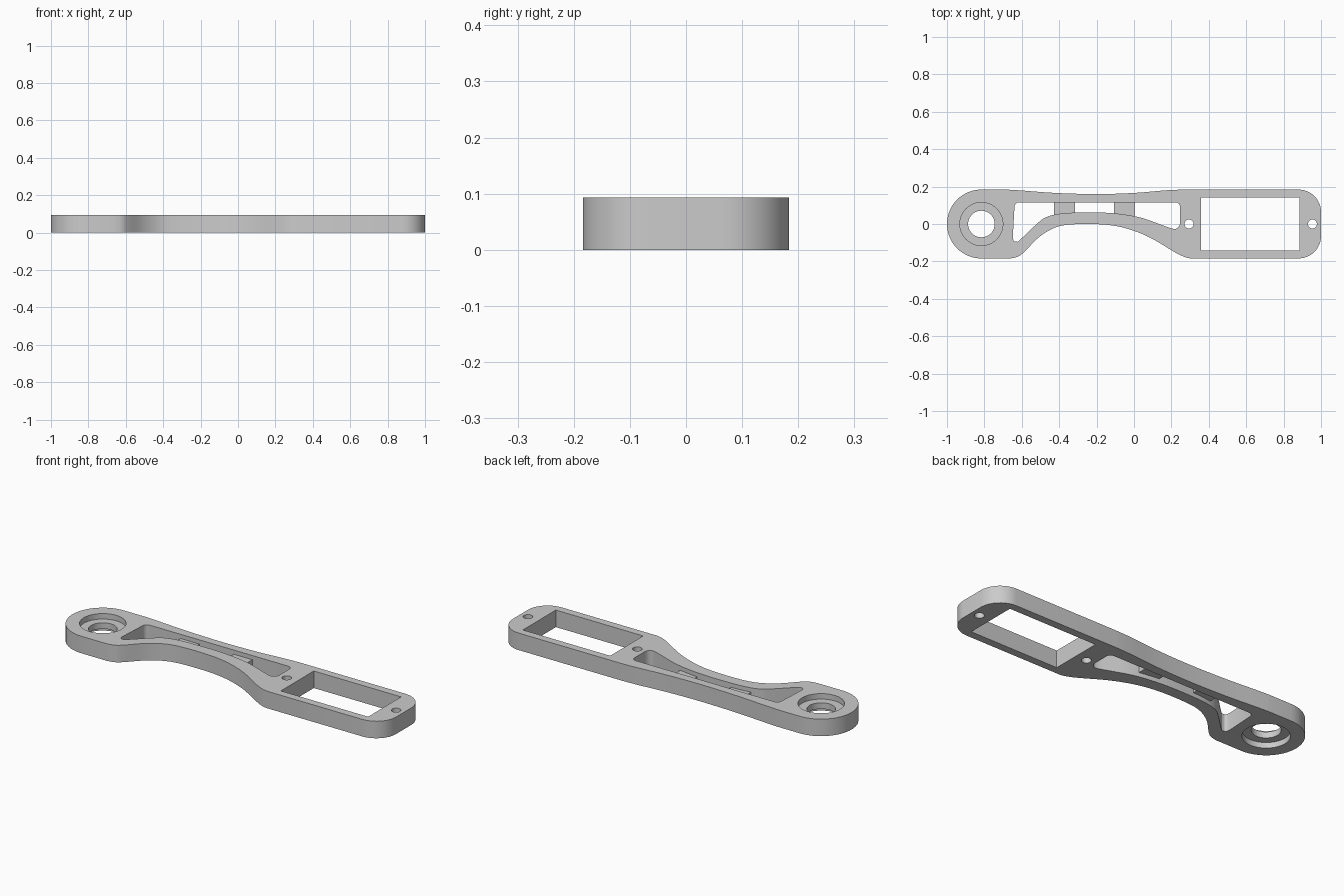
import bpy, bmesh, math
from mathutils import Vector, geometry

cube = bpy.data.objects.get("Cube")
if cube:
    bpy.data.objects.remove(cube, do_unlink=True)

THICK = 0.093
HALF_W = 0.184
HUB_X = -0.816

grey = bpy.data.materials.new("grey plastic")
grey.use_nodes = True
grey.diffuse_color = (0.6, 0.6, 0.6, 1)
grey.node_tree.nodes["Principled BSDF"].inputs["Base Color"].default_value = (0.6, 0.6, 0.6, 1)


def arc(cx, cy, r, start, end, steps):
    angles = [math.radians(start + (end - start) * i / steps) for i in range(steps + 1)]
    return [(cx + r * math.cos(a), cy + r * math.sin(a)) for a in angles]


def circle(cx, cy, r, steps=48):
    return arc(cx, cy, r, 0, 360, steps)[:-1]


def smooth(points, steps=5):
    """Smooth path through the points, ends included."""
    pts = [Vector(p) for p in points]
    pts = [pts[0]] + pts + [pts[-1]]
    path = []
    for a, b, c, d in zip(pts, pts[1:], pts[2:], pts[3:]):
        path += geometry.interpolate_bezier(b, b + (c - a) / 6, c - (d - b) / 6, c, steps + 1)[:-1]
    return [tuple(p) for p in path] + [tuple(pts[-1])]


def plate(name, loops, z0, z1):
    """Flat plate from an outline followed by its holes."""
    bm = bmesh.new()
    for loop in loops:
        verts = [bm.verts.new((x, y, z0)) for x, y in loop]
        for a, b in zip(verts, verts[1:] + verts[:1]):
            bm.edges.new((a, b))
    bmesh.ops.remove_doubles(bm, verts=bm.verts[:], dist=0.0005)
    bmesh.ops.triangle_fill(bm, edges=bm.edges[:], use_beauty=True, normal=(0, 0, 1))
    top = bmesh.ops.extrude_face_region(bm, geom=bm.faces[:])["geom"]
    bmesh.ops.translate(bm, vec=(0, 0, z1 - z0),
                        verts=[v for v in top if isinstance(v, bmesh.types.BMVert)])
    bmesh.ops.recalc_face_normals(bm, faces=bm.faces[:])
    mesh = bpy.data.meshes.new(name)
    bm.to_mesh(mesh)
    bm.free()
    mesh.materials.append(grey)
    obj = bpy.data.objects.new(name, mesh)
    bpy.context.collection.objects.link(obj)
    bpy.ops.object.select_all(action='DESELECT')
    obj.select_set(True)
    bpy.context.view_layer.objects.active = obj
    bpy.ops.object.shade_smooth_by_angle(angle=math.radians(30))
    return obj


def rect(x0, x1, y0, y1):
    return [(x0, y0), (x1, y0), (x1, y1), (x0, y1)]


# Outer edge: round hub end, waisted top, rounded tail, arched underside
outline = arc(HUB_X, 0, HALF_W, 270, 90, 32)
outline += smooth([(-0.68, HALF_W), (-0.6, 0.179), (-0.42, 0.166), (-0.2, 0.16),
                   (0.0, 0.166), (0.17, 0.18), (0.26, HALF_W)])
outline += arc(0.88, 0.064, 0.12, 90, 0, 12) + arc(0.88, -0.064, 0.12, 0, -90, 12)
outline += smooth([(0.3, -HALF_W), (0.27, -0.176), (0.22, -0.152), (0.09, -0.075),
                   (-0.02, -0.03), (-0.13, -0.006), (-0.27, 0.0), (-0.4, -0.012),
                   (-0.5, -0.064), (-0.585, -0.148), (-0.62, -0.174), (-0.66, -HALF_W)])

# Lightening window that follows the arch
window = arc(-0.615, 0.092, 0.024, 175, 90, 6) + arc(0.222, 0.092, 0.024, 90, 0, 6)
window += smooth([(0.246, 0.0), (0.236, -0.018), (0.21, -0.026), (0.14, -0.002),
                  (0.06, 0.027), (-0.02, 0.046), (-0.13, 0.059), (-0.26, 0.062),
                  (-0.39, 0.056), (-0.47, 0.036), (-0.52, 0.0), (-0.61, -0.085),
                  (-0.628, -0.094), (-0.643, -0.09), (-0.648, -0.07)])

pocket = rect(0.358, 0.885, -0.142, 0.142)
screw_holes = [circle(x, 0, 0.024, 24) for x in (0.294, 0.954)]
plate("arm_body", [outline, window, pocket, circle(HUB_X, 0, 0.115)] + screw_holes, 0, THICK)

# Inner lip between the two hub recesses
plate("hub_lip", [circle(HUB_X, 0, 0.116), circle(HUB_X, 0, 0.071)], 0.03, THICK - 0.03)

# Recessed bridges across the window
for name, x0, x1 in (("bridge_right", -0.428, -0.315), ("bridge_left", -0.107, 0.005)):
    plate(name, [rect(x0, x1, 0.04, 0.125)], 0.023, THICK - 0.023)
